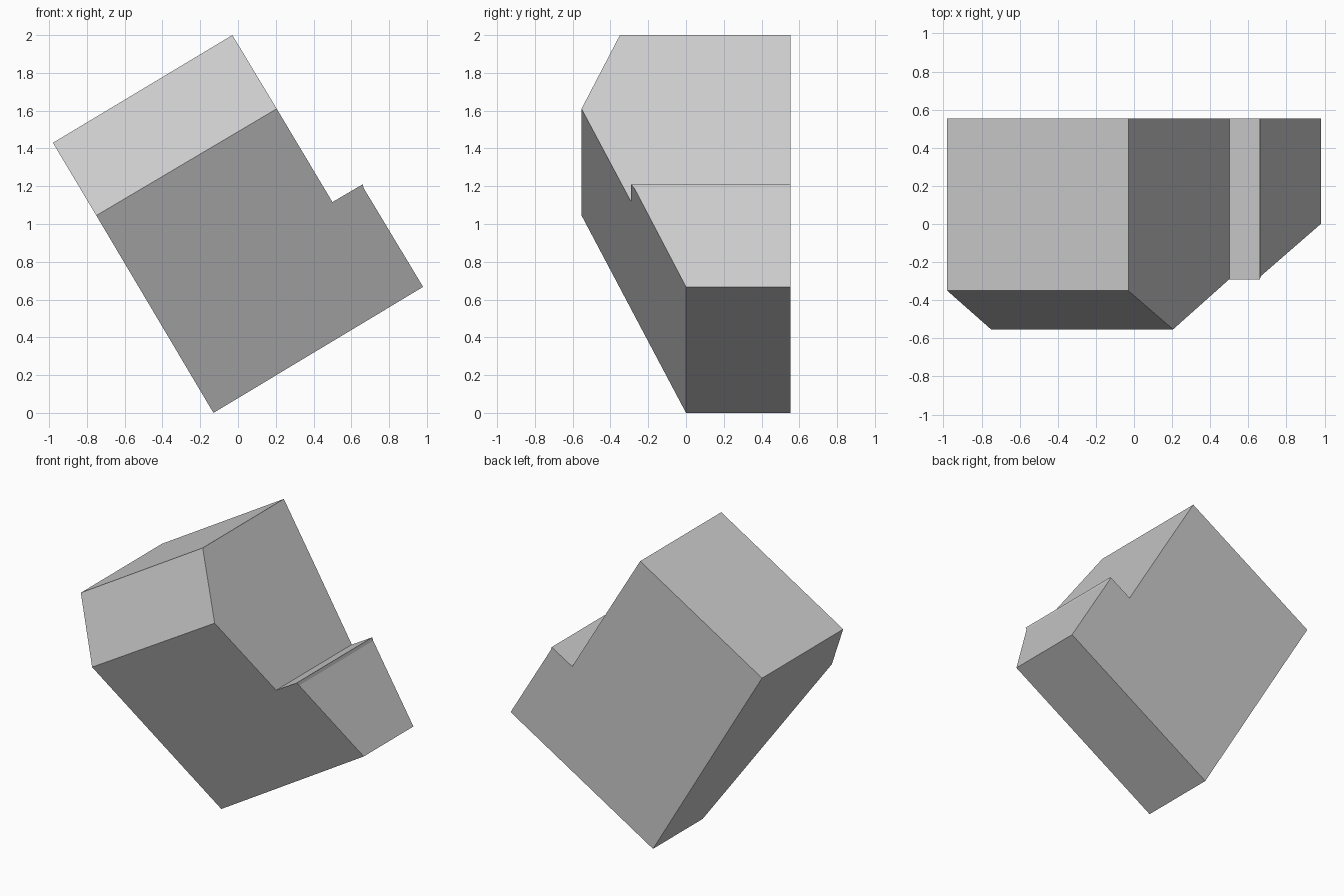
import bpy, bmesh

if "Cube" in bpy.data.objects:
    bpy.data.objects.remove(bpy.data.objects["Cube"])

BACK = 0.553

# Tilted front outline (x, y of front surface, z), counter-clockwise from the lowest corner
outline = [
    (-0.13, 0.0, 0.0),        # bottom corner
    (0.98, 0.0, 0.667),       # right corner
    (0.667, -0.272, 1.187),   # tiny facet below the step
    (0.66, -0.29, 1.21),      # step tip
    (0.50, -0.29, 1.116),     # step inner corner
    (0.205, -0.553, 1.61),    # ridge, right end
    (-0.03, -0.35, 2.0),      # top corner
    (-0.98, -0.35, 1.43),     # left corner
    (-0.75, -0.553, 1.045),   # ridge, left end
]

bm = bmesh.new()
front = [bm.verts.new(p) for p in outline]
back = [bm.verts.new((x, BACK, z)) for x, y, z in outline]
n = len(outline)

# Front slopes either side of the ridge, and the flat back
bm.faces.new(front[:6] + front[8:])
bm.faces.new(front[5:])
bm.faces.new(back[::-1])

# Sides
for i in range(n):
    j = (i + 1) % n
    bm.faces.new((front[j], front[i], back[i], back[j]))

bmesh.ops.recalc_face_normals(bm, faces=bm.faces[:])
mesh = bpy.data.meshes.new("notched_block")
bm.to_mesh(mesh)
bm.free()
bpy.context.collection.objects.link(bpy.data.objects.new("notched_block", mesh))
